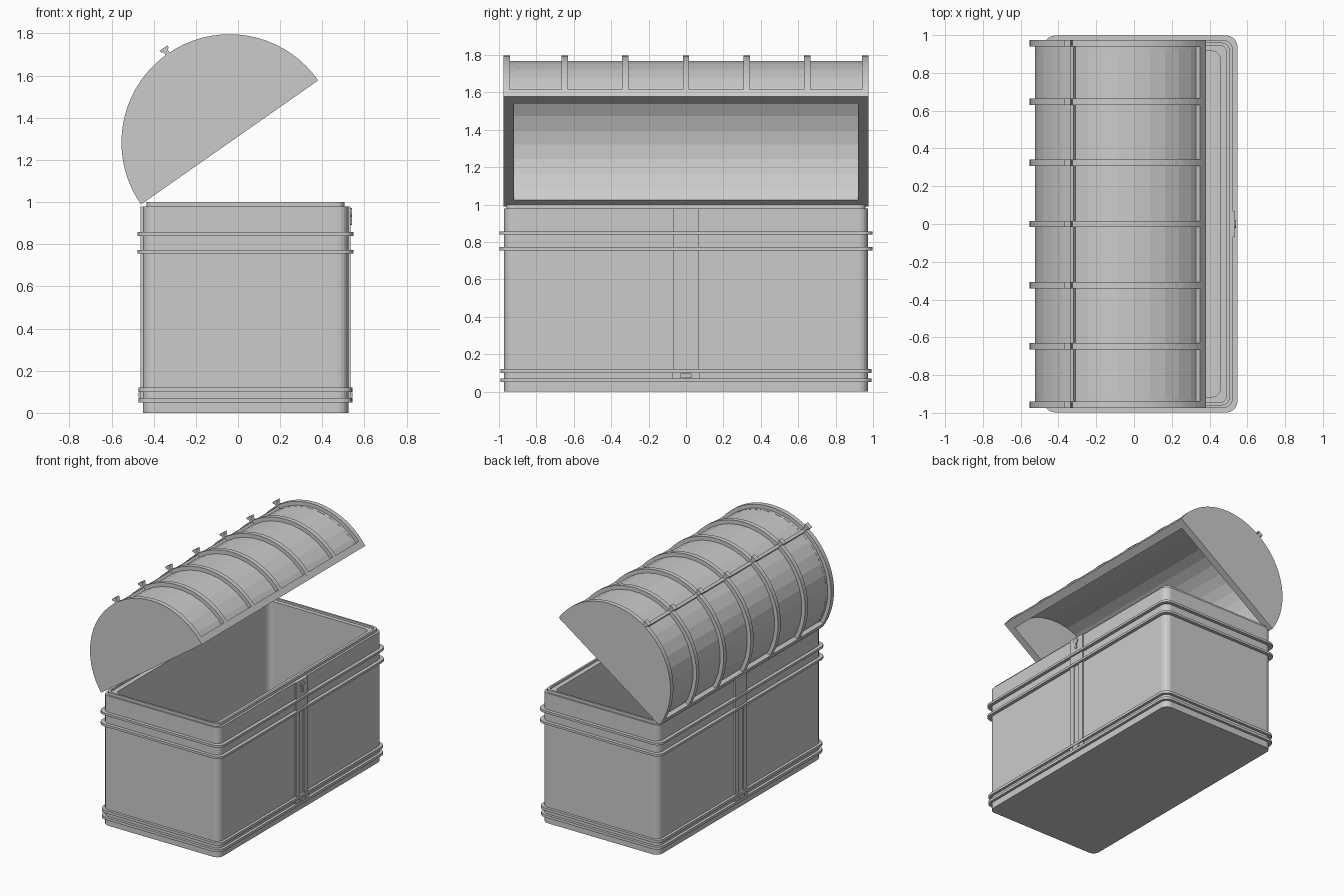
import bpy, bmesh, math

cube = bpy.data.objects.get("Cube")
if cube:
    bpy.data.objects.remove(cube, do_unlink=True)

grey = bpy.data.materials.new("plain grey")
grey.use_nodes = True
tone = (0.6, 0.6, 0.6, 1)
grey.diffuse_color = tone
grey.node_tree.nodes["Principled BSDF"].inputs["Base Color"].default_value = tone

CX = 0.036                      # centre of the box
LX, LZ, TILT = -0.04, 1.283, 35  # centre and opening angle of the lid


def finish(name, bm):
    bmesh.ops.recalc_face_normals(bm, faces=bm.faces)
    mesh = bpy.data.meshes.new(name)
    bm.to_mesh(mesh)
    bm.free()
    mesh.materials.append(grey)
    obj = bpy.data.objects.new(name, mesh)
    bpy.context.collection.objects.link(obj)
    return obj


def loft(name, rings, closed=False):
    """Skin a list of equal point rings, capped or joined end to end."""
    bm = bmesh.new()
    loops = [[bm.verts.new(p) for p in ring] for ring in rings]
    pairs = list(zip(loops, loops[1:]))
    if closed:
        pairs.append((loops[-1], loops[0]))
    else:
        bm.faces.new(loops[0])
        bm.faces.new(loops[-1])
    n = len(loops[0])
    for a, b in pairs:
        for i in range(n):
            j = (i + 1) % n
            bm.faces.new((a[i], a[j], b[j], b[i]))
    return finish(name, bm)


def rounded(hx, hy, z, r):
    """Rounded rectangle around the box centre."""
    pts = []
    for q, (sx, sy) in enumerate(((1, 1), (-1, 1), (-1, -1), (1, -1))):
        for k in range(6):
            a = math.radians(90 * q + 18 * k)
            pts.append((CX + sx * (hx - r) + r * math.cos(a),
                        sy * (hy - r) + r * math.sin(a), z))
    return pts


def box(name, x0, x1, y0, y1, z0, z1):
    return loft(name, [[(x0, y0, z), (x1, y0, z), (x1, y1, z), (x0, y1, z)]
                       for z in (z0, z1)])


def polar(r, deg):
    a = math.radians(deg)
    return LX + r * math.cos(a), LZ + r * math.sin(a)


def arc_solid(name, r0, r1, a0, a1, y0, y1, n):
    """Arc section in the lid plane, extruded along the length."""
    steps = [a0 + (a1 - a0) * i / n for i in range(n + 1)]
    if r0 == 0:
        profile = [polar(r1, a) for a in steps]
        return loft(name, [[(x, y, z) for x, z in profile] for y in (y0, y1)])
    rings = []
    for a in steps:
        (xi, zi), (xo, zo) = polar(r0, a), polar(r1, a)
        rings.append([(xi, y0, zi), (xo, y0, zo), (xo, y1, zo), (xi, y1, zi)])
    return loft(name, rings)


# Hollow box with stepped rim
wall = [(0.487, 0.973, 0, 0.05), (0.487, 0.973, 0.98, 0.05),
        (0.47, 0.96, 0.98, 0.04), (0.47, 0.96, 1, 0.04),
        (0.455, 0.945, 1, 0.04), (0.455, 0.945, 0.985, 0.04),
        (0.42, 0.915, 0.985, 0.04), (0.42, 0.915, 0.05, 0.04)]
loft("chest_body", [rounded(*w) for w in wall])

# Bands around the box
for name, grow, z0, z1 in (("foot_band", 0.02, 0.05, 0.07),
                           ("lower_band", 0.02, 0.1, 0.12),
                           ("middle_band", 0.025, 0.755, 0.772),
                           ("upper_band", 0.025, 0.84, 0.857)):
    hx, hy, r = 0.487 + grow, 0.973 + grow, 0.06
    loft(name, [rounded(hx, hy, z0, r), rounded(hx, hy, z1, r),
                rounded(0.48, 0.966, z1, 0.05), rounded(0.48, 0.966, z0, 0.05)],
         closed=True)

# Centre straps on the two long sides
for side, s in (("front", 1), ("rear", -1)):
    def strap(name, depth, y0, y1, z0, z1):
        box(side + "_" + name, CX + s * 0.47, CX + s * depth, y0, y1, z0, z1)
    for label, y0, y1 in (("left", -0.07, -0.025), ("right", 0.025, 0.07)):
        strap(label + "_strap", 0.498, y0, y1, 0.12, 0.755)
    strap("strap_core", 0.491, -0.025, 0.025, 0.12, 0.755)
    strap("foot_plate", 0.498, -0.075, 0.075, 0.07, 0.1)
    strap("foot_stud", 0.507, -0.03, 0.03, 0.072, 0.097)
    strap("band_plate", 0.498, -0.07, 0.07, 0.772, 0.84)
    strap("lock_plate", 0.498, -0.07, 0.07, 0.857, 0.98)

# Lock detail
face = CX + 0.495
for name, r, z in (("lock_knob", 0.021, 0.95), ("lock_pin", 0.012, 0.903)):
    loft(name, [[(x, r * math.cos(math.tau * k / 12), z + r * math.sin(math.tau * k / 12))
                 for k in range(12)] for x in (face, face + 0.01)])
box("lock_stem", face, face + 0.009, -0.007, 0.007, 0.905, 0.94)

# Lid shell, end walls and edge trims
R, SHELL, INNER = 0.513, 0.485, 0.45
A0, A1 = TILT, TILT + 180
arc_solid("lid_shell", INNER, SHELL, A0, A1, -0.945, 0.945, 18)
for side, s in (("left", 1), ("right", -1)):
    arc_solid(side + "_lid_end", 0, SHELL, A0, A1, s * 0.92, s * 0.95, 36)
    arc_solid(side + "_lid_cap", 0, R, A0, A1, s * 0.94, s * 0.975, 36)
arc_solid("front_lid_trim", INNER, R, A0, A0 + 5.5, -0.95, 0.95, 1)
arc_solid("rear_lid_trim", INNER, R, A1 - 5.5, A1, -0.95, 0.95, 1)

# Lid ribs, with the rod and its brackets
ROD = 125
stations = [-0.957, -0.648, -0.324, 0, 0.324, 0.648, 0.957]
for i, y in enumerate(stations):
    if abs(y) < 0.9:
        arc_solid(f"lid_rib_{i}", 0.47, R, A0, A1, y - 0.017, y + 0.017, 36)
    arc_solid(f"rod_bracket_{i}", 0.5, 0.535, ROD - 1.3, ROD + 1.3, y - 0.017, y + 0.017, 1)
    arc_solid(f"bracket_head_{i}", 0.533, 0.547, ROD - 2.3, ROD + 2.3, y - 0.017, y + 0.017, 1)
arc_solid("lid_rod", 0.475, 0.506, ROD - 1.3, ROD + 1.3, -0.95, 0.95, 1)
